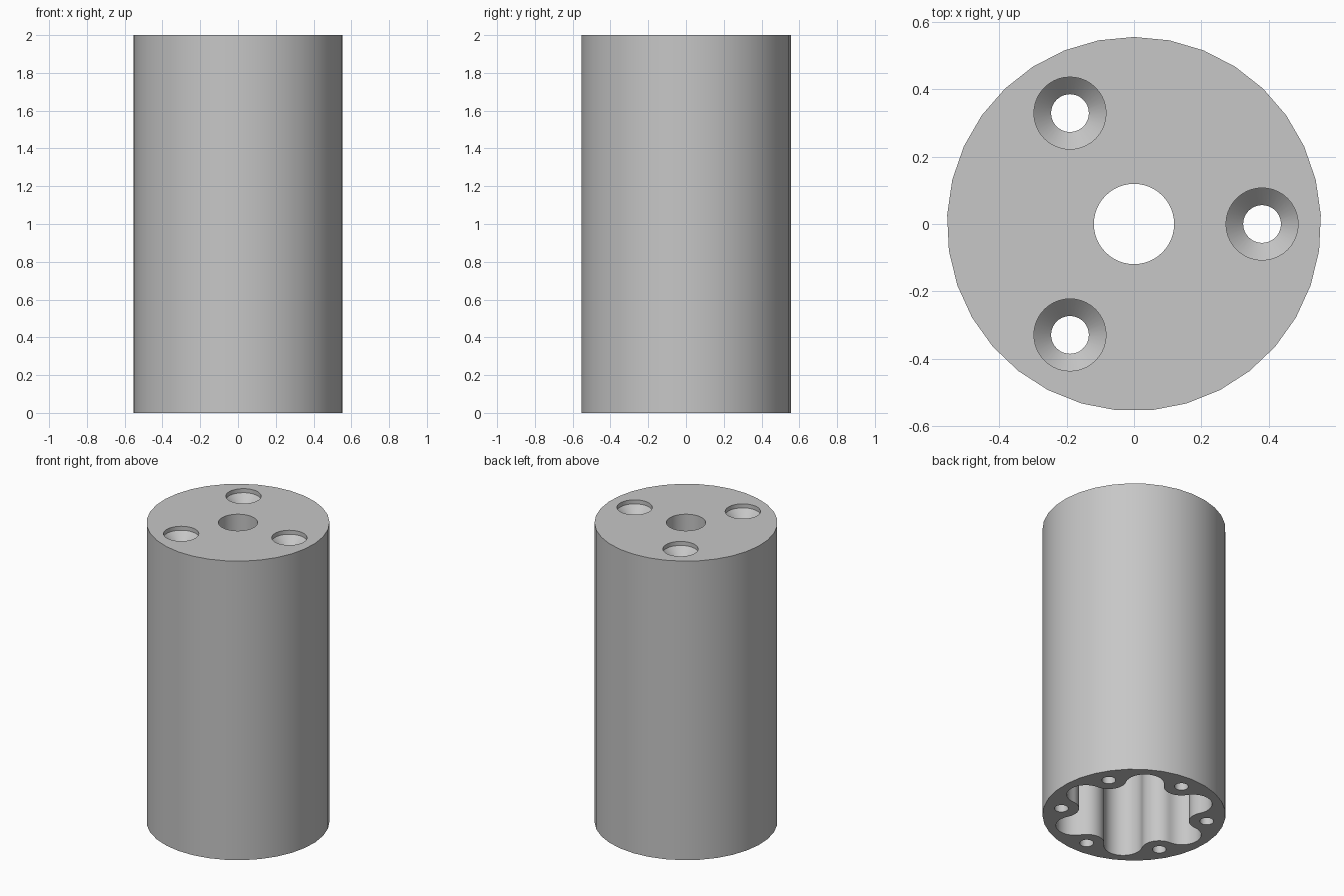
import bpy, bmesh
from math import sin, cos, pi, radians
from mathutils import Vector, Matrix

if "Cube" in bpy.data.objects:
    bpy.data.objects.remove(bpy.data.objects["Cube"], do_unlink=True)

HEIGHT = 2.0
OUTER_R, OUTER_SIDES = 0.555, 33
CEILING = 1.85                      # underside of the closed end
LOBE_DIST, BOSS_DIST, BOSS_R = 0.38, 0.447, 0.107

grey = bpy.data.materials.new("plain grey")
grey.use_nodes = True
colour = (0.57, 0.57, 0.57, 1)
grey.diffuse_color = colour
grey.node_tree.nodes["Principled BSDF"].inputs["Base Color"].default_value = colour


def circle(r, sides, start=0.0):
    return [Vector((r * cos(start + 2 * pi * i / sides),
                    r * sin(start + 2 * pi * i / sides))) for i in range(sides)]


def loft(name, rings, centre=(0, 0)):
    """Closed solid through a stack of (outline, z) rings, bottom to top."""
    bm = bmesh.new()
    loops = [[bm.verts.new((p.x + centre[0], p.y + centre[1], z)) for p in pts]
             for pts, z in rings]
    for low, high in zip(loops, loops[1:]):
        for i in range(len(low)):
            j = (i + 1) % len(low)
            bm.faces.new((low[i], low[j], high[j], high[i]))
    bm.faces.new(loops[0][::-1])
    bm.faces.new(loops[-1])
    mesh = bpy.data.meshes.new(name)
    bm.to_mesh(mesh)
    bm.free()
    mesh.materials.append(grey)
    obj = bpy.data.objects.new(name, mesh)
    bpy.context.collection.objects.link(obj)
    return obj


def around(dist, degrees):
    return dist * cos(radians(degrees)), dist * sin(radians(degrees))


def cavity_outline(steps=16):
    """Six round lobes flowing tangentially into six round screw bosses."""
    lobe = Vector((LOBE_DIST, 0))
    boss = Vector(around(BOSS_DIST, 30))
    gap = boss - lobe
    lobe_r = gap.length - BOSS_R
    phi = gap.angle_signed(Vector((1, 0)))
    phi = abs(phi)
    pts = []
    for k in range(6):
        turn = Matrix.Rotation(k * pi / 3, 2)
        for i in range(steps + 1):
            a = -phi + 2 * phi * i / steps
            pts.append(turn @ (lobe + lobe_r * Vector((cos(a), sin(a)))))
        start, end = phi + pi, radians(420) - (phi + pi)
        for i in range(1, steps):
            a = start + (end - start) * i / steps
            pts.append(turn @ (boss + BOSS_R * Vector((cos(a), sin(a)))))
    return pts


# Outer cylinder
shell = circle(OUTER_R, OUTER_SIDES, pi / 2)
housing = loft("housing", [(shell, 0), (shell, HEIGHT)])

# Lobed cavity, open at the bottom
outline = cavity_outline()
cutters = [loft("cavity_cutter", [(outline, -0.1), (outline, CEILING)])]

# Shaft hole through the closed end
shaft = circle(0.119, 48)
cutters.append(loft("shaft_hole_cutter", [(shaft, CEILING - 0.1), (shaft, HEIGHT + 0.1)]))

# Three countersunk screw holes in the closed end
bore, head = circle(0.056, 40), circle(0.107, 40)
for k in range(3):
    cutters.append(loft("countersink_cutter",
                        [(bore, CEILING - 0.1), (bore, HEIGHT - 0.078),
                         (head, HEIGHT - 0.027), (head, HEIGHT + 0.1)],
                        around(LOBE_DIST, 120 * k)))

# Six blind screw holes in the bosses at the open end
pilot = circle(0.042, 32)
for k in range(6):
    cutters.append(loft("boss_hole_cutter", [(pilot, -0.1), (pilot, 0.4)],
                        around(BOSS_DIST, 60 * k + 30)))

# Cut everything out of the housing
bpy.context.view_layer.objects.active = housing
for cutter in cutters:
    cutter.hide_render = True
    mod = housing.modifiers.new("cut", "BOOLEAN")
    mod.operation, mod.solver, mod.object = "DIFFERENCE", "EXACT", cutter
    bpy.ops.object.modifier_apply(modifier=mod.name)
    bpy.data.objects.remove(cutter, do_unlink=True)

bpy.ops.object.select_all(action="DESELECT")
housing.select_set(True)
bpy.ops.object.shade_smooth_by_angle(angle=radians(30))
